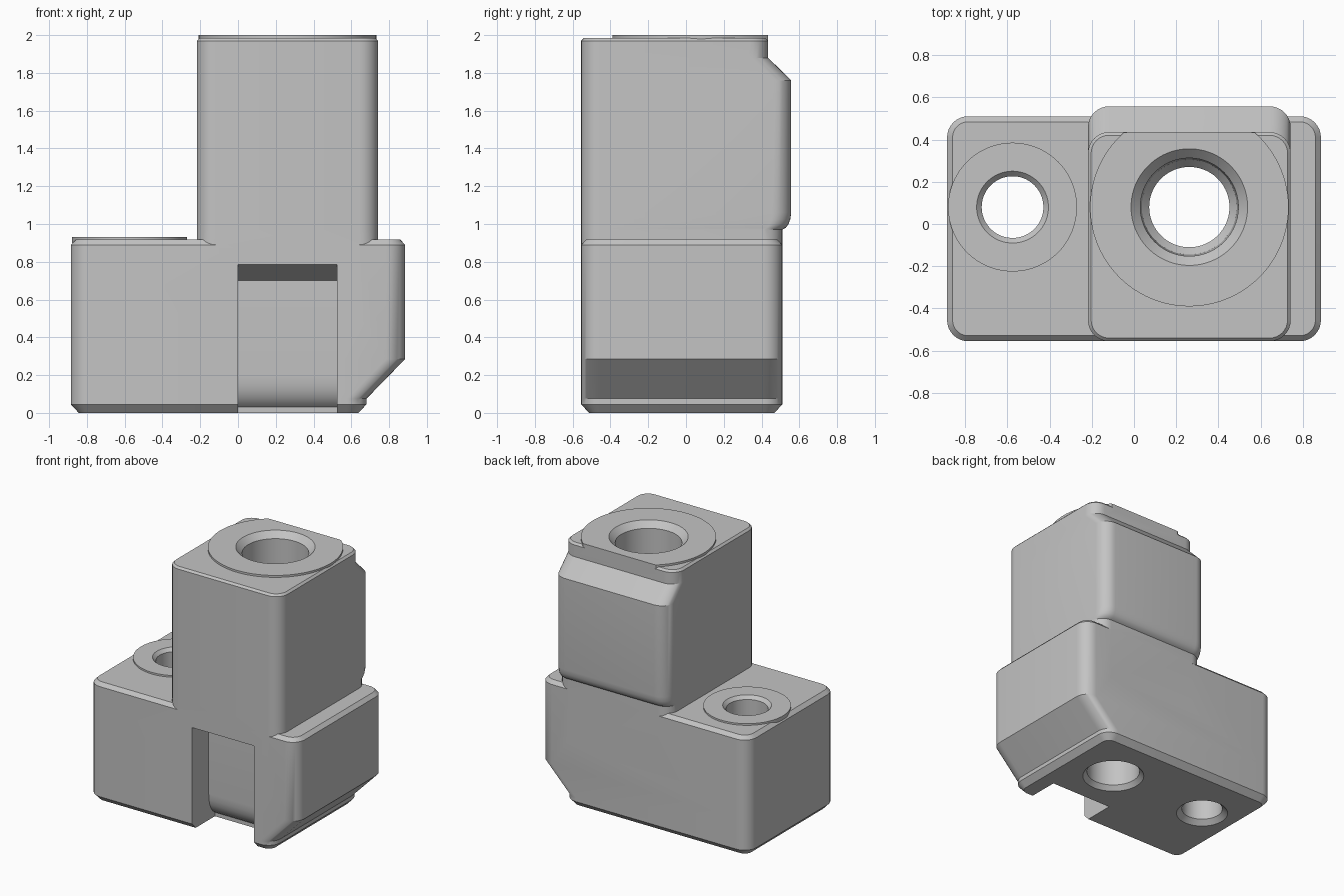
import bpy, bmesh, math

default = bpy.data.objects.get("Cube")
if default:
    bpy.data.objects.remove(default, do_unlink=True)

grey = bpy.data.materials.new("plain grey")
grey.use_nodes = True
colour = (0.55, 0.55, 0.55, 1)
grey.diffuse_color = colour
grey.node_tree.nodes["Principled BSDF"].inputs["Base Color"].default_value = colour


def loft(name, rings):
    """Skin a stack of equal-length point rings and cap both ends."""
    bm = bmesh.new()
    rows = [[bm.verts.new(p) for p in ring] for ring in rings]
    n = len(rows[0])
    for low, high in zip(rows, rows[1:]):
        for i in range(n):
            j = (i + 1) % n
            bm.faces.new((low[i], low[j], high[j], high[i]))
    bm.faces.new(rows[0][::-1])
    bm.faces.new(rows[-1])
    bmesh.ops.recalc_face_normals(bm, faces=bm.faces)
    mesh = bpy.data.meshes.new(name)
    bm.to_mesh(mesh)
    bm.free()
    mesh.materials.append(grey)
    obj = bpy.data.objects.new(name, mesh)
    bpy.context.collection.objects.link(obj)
    return obj


def rounded_rect(x0, x1, y0, y1, z, r, steps=8):
    corners = [(x1 - r, y1 - r), (x0 + r, y1 - r), (x0 + r, y0 + r), (x1 - r, y0 + r)]
    ring = []
    for q, (cx, cy) in enumerate(corners):
        for i in range(steps + 1):
            a = (q + i / steps) * math.pi / 2
            ring.append((cx + r * math.cos(a), cy + r * math.sin(a), z))
    return ring


def circle(cx, cy, r, z, y_limit=9, n=96):
    angles = [2 * math.pi * i / n for i in range(n)]
    return [(cx + r * math.cos(a), min(cy + r * math.sin(a), y_limit), z) for a in angles]


def turned(name, cx, profile, y_limit=9):
    return loft(name, [circle(cx, HOLE_Y, r, z, y_limit) for r, z in profile])


HOLE_Y = 0.08
SMALL_X, LARGE_X = -0.575, 0.262
FRONT, BACK, SIDE = -0.555, 0.51, 0.885
TOWER_TOP_BACK = 0.435

# Base block: (height, right edge, inset), with a slanted lower right side
base_rows = [(0, 0.68, 0.042), (0.045, 0.68, 0), (0.075, 0.68, 0),
             (0.285, SIDE, 0), (0.89, SIDE, 0), (0.917, SIDE, 0.026)]
body = loft("mount_body", [
    rounded_rect(-SIDE + c, x - c, FRONT + c, BACK - c, z, 0.1 - c)
    for z, x, c in base_rows])

# Tower: (height, back edge, inset), with a bulging back
tower_rows = [(0.5, BACK, 0), (0.97, BACK, 0), (0.98, 0.528, 0), (1.0, 0.543, 0),
              (1.025, 0.552, 0), (1.06, 0.557, 0), (1.76, 0.557, 0),
              (1.88, TOWER_TOP_BACK, 0), (1.97, TOWER_TOP_BACK, 0),
              (1.985, TOWER_TOP_BACK, 0.015)]
tower = loft("tower", [
    rounded_rect(-0.218 + c, 0.742 - c, FRONT + c, y - c, z, 0.1 - c)
    for z, y, c in tower_rows])

# Raised round pads around the holes
large_pad = turned("large_pad", LARGE_X, [(0.47, 1.95), (0.47, 2)], TOWER_TOP_BACK)
small_pad = turned("small_pad", SMALL_X, [(0.305, 0.9), (0.305, 0.93)])

# Front slot: side profile (y, z) swept across x
slot_profile = [(-0.7, -0.1), (-0.28, -0.1), (-0.28, 0.03), (-0.305, 0.05),
                (-0.328, 0.08), (-0.343, 0.115), (-0.352, 0.155), (-0.355, 0.2),
                (-0.355, 0.7), (FRONT, 0.785), (-0.7, 0.785)]
slot = loft("slot_cutter", [[(x, y, z) for y, z in slot_profile] for x in (0, 0.525)])

# Countersunk through holes, stepped inside the tower
large_hole = turned("large_hole_cutter", LARGE_X, [
    (0.22, -0.1), (0.22, 0), (0.19, 0.035), (0.19, 0.88), (0.225, 0.92),
    (0.232, 1.955), (0.276, 2), (0.276, 2.1)])
small_hole = turned("small_hole_cutter", SMALL_X, [
    (0.185, -0.1), (0.185, 0), (0.146, 0.035), (0.146, 0.905),
    (0.17, 0.93), (0.17, 1)])

# Combine everything into one solid
for part, operation in [(tower, 'UNION'), (large_pad, 'UNION'), (small_pad, 'UNION'),
                        (slot, 'DIFFERENCE'), (large_hole, 'DIFFERENCE'),
                        (small_hole, 'DIFFERENCE')]:
    mod = body.modifiers.new(part.name, 'BOOLEAN')
    mod.operation = operation
    mod.solver = 'EXACT'
    mod.object = part
    part.hide_render = True

solid = bpy.data.meshes.new_from_object(
    body.evaluated_get(bpy.context.evaluated_depsgraph_get()))
body.modifiers.clear()
body.data = solid
for part in (tower, large_pad, small_pad, slot, large_hole, small_hole):
    bpy.data.objects.remove(part, do_unlink=True)

# Smooth the rounded corners and keep the chamfers crisp
bpy.ops.object.select_all(action='DESELECT')
body.select_set(True)
bpy.context.view_layer.objects.active = body
bpy.ops.object.shade_smooth_by_angle(angle=math.radians(25))
